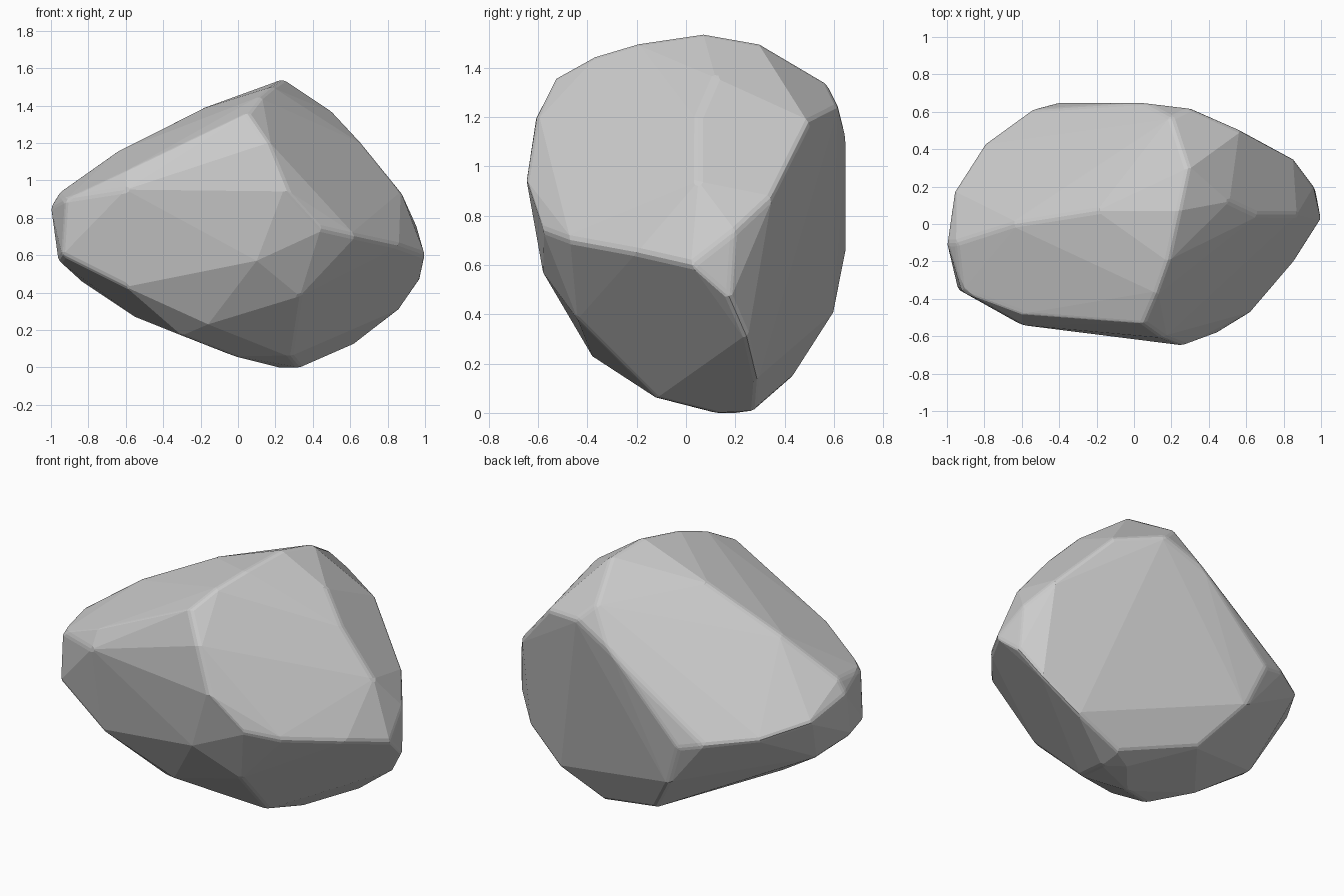
import bpy, bmesh, math

if "Cube" in bpy.data.objects:
    bpy.data.objects.remove(bpy.data.objects["Cube"])

# Corner points of the boulder, grouped by region
ridge_top = [(.24, .07, 1.54), (.18, -.2, 1.5), (.12, -.37, 1.45), (.05, -.53, 1.36),
             (.29, .3, 1.5), (.2, .57, 1.34), (.3, .62, 1.24), (.05, .65, 1.12),
             (-.2, .07, 1.38), (-.64, 0, 1.16), (-.95, -.1, .94)]
front_edge = [(-.92, -.36, .9), (-.6, -.48, 1.05), (-.6, -.54, .95), (.16, -.61, 1.2),
              (.26, -.65, .95), (.45, -.58, .74), (.63, -.47, .7), (.86, -.2, .65)]
left_end = [(-1, -.1, .86), (-.96, .18, .78), (-.8, .43, .73),
            (-.55, .61, .7), (-.4, .65, .66), (-.96, -.2, .57), (-.94, -.35, .6)]
underside = [(-.85, -.03, .47), (-.55, -.14, .27), (-.3, -.26, .17), (-.02, -.08, .06),
             (.22, .2, 0), (.33, .12, 0), (.35, .28, .01), (-.6, -.44, .43),
             (-.16, -.38, .23), (.1, -.58, .57), (.33, -.44, .38), (.28, -.12, .06),
             (-.3, .6, .4), (-.1, .43, .14)]
right_end = [(1, .02, .6), (.97, .18, .46), (.86, .25, .3), (.65, .29, .14),
             (.96, .2, .74), (.85, .35, .88), (.57, .5, 1.18), (.51, .12, 1.36),
             (.66, .05, 1.2), (.87, .05, .94)]

# Wrap the points in a convex hull
bm = bmesh.new()
for p in ridge_top + front_edge + left_end + underside + right_end:
    bm.verts.new(p)
bmesh.ops.convex_hull(bm, input=bm.verts[:])
loose = [v for v in bm.verts if not v.link_faces]
bmesh.ops.delete(bm, geom=loose, context='VERTS')

# Merge nearly coplanar triangles into broad facets
bmesh.ops.dissolve_limit(bm, angle_limit=math.radians(3), verts=bm.verts[:], edges=bm.edges[:])
bmesh.ops.recalc_face_normals(bm, faces=bm.faces[:])

mesh = bpy.data.meshes.new("boulder")
bm.to_mesh(mesh)
bm.free()
boulder = bpy.data.objects.new("boulder", mesh)
bpy.context.collection.objects.link(boulder)

# Slightly worn edges
wear = boulder.modifiers.new("worn_edges", 'BEVEL')
wear.width = 0.02
wear.segments = 2
wear.limit_method = 'ANGLE'
wear.angle_limit = math.radians(25)
